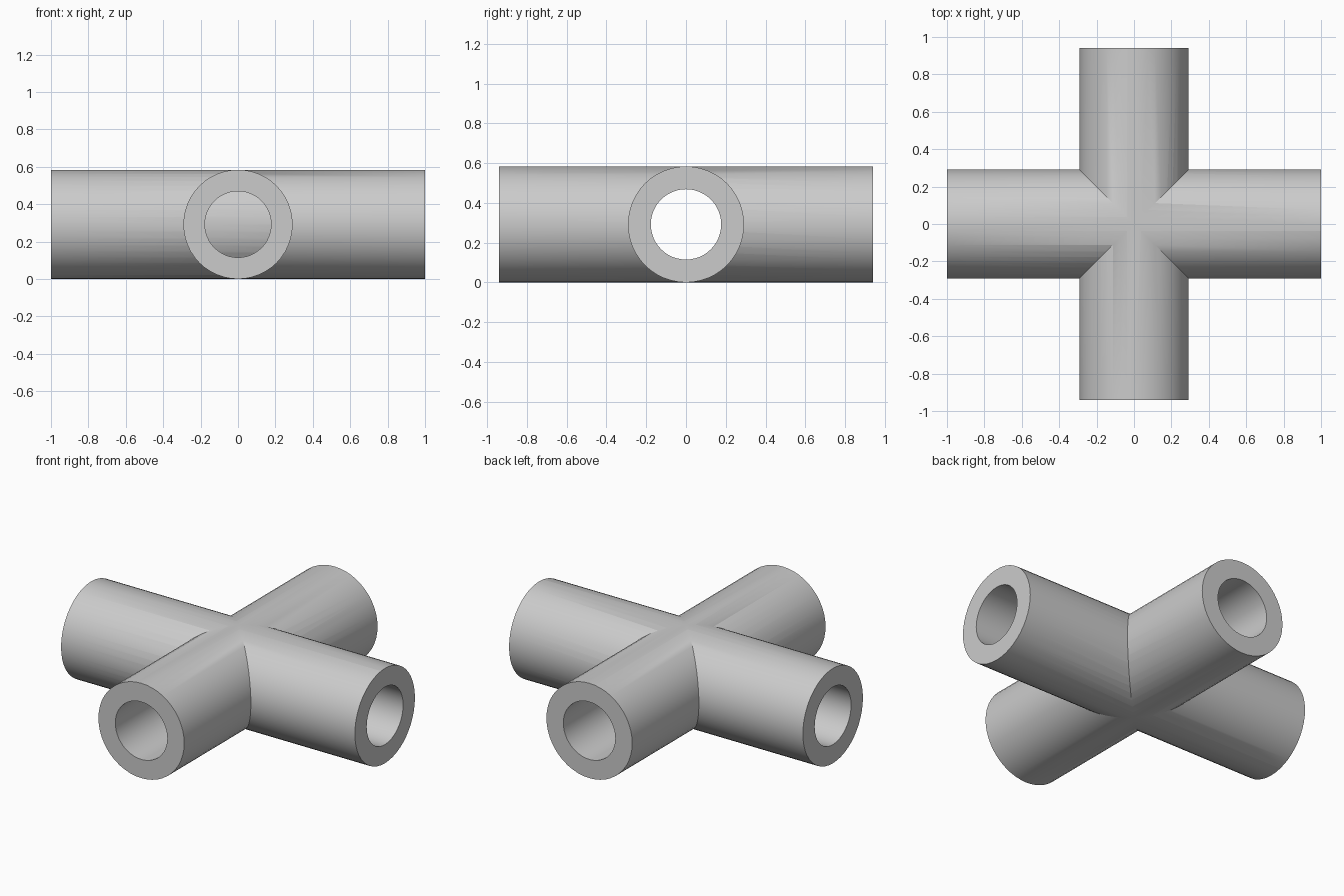
import bpy
from math import pi, radians

cube = bpy.data.objects.get("Cube")
if cube:
    bpy.data.objects.remove(cube, do_unlink=True)

RADIUS, BORE = 0.292, 0.177
HALF_X, HALF_Y = 1.0, 0.94

grey = bpy.data.materials.new("light grey")
grey.use_nodes = True
colour = (0.6, 0.6, 0.6, 1)
grey.diffuse_color = colour
grey.node_tree.nodes["Principled BSDF"].inputs["Base Color"].default_value = colour


def rod(name, radius, half, axis):
    """Solid cylinder lying along x or y at pipe height."""
    turn = (0, pi / 2, 0) if axis == "x" else (pi / 2, 0, 0)
    bpy.ops.mesh.primitive_cylinder_add(vertices=48, radius=radius, depth=2 * half,
                                        location=(0, 0, RADIUS), rotation=turn)
    obj = bpy.context.object
    obj.name = name
    obj.data.materials.append(grey)
    bpy.ops.object.transform_apply(location=True, rotation=True, scale=True)
    return obj


def combine(target, other, operation):
    """Apply a boolean and remove the helper."""
    mod = target.modifiers.new(operation, "BOOLEAN")
    mod.operation, mod.object, mod.solver = operation, other, "EXACT"
    bpy.context.view_layer.objects.active = target
    bpy.ops.object.modifier_apply(modifier=mod.name)
    bpy.data.objects.remove(other, do_unlink=True)


# Front and back sockets, stopped by the wall of the through pipe
pipe = rod("pipe_cross", RADIUS, HALF_Y, "y")
combine(pipe, rod("socket_bore", BORE, HALF_Y + 0.1, "y"), "DIFFERENCE")

# Through pipe from side to side
combine(pipe, rod("through_pipe", RADIUS, HALF_X, "x"), "UNION")
combine(pipe, rod("through_bore", BORE, HALF_X + 0.1, "x"), "DIFFERENCE")

# Smooth walls with crisp rims and seams
bpy.ops.object.select_all(action="DESELECT")
pipe.select_set(True)
bpy.context.view_layer.objects.active = pipe
bpy.ops.object.shade_smooth_by_angle(angle=radians(30))
